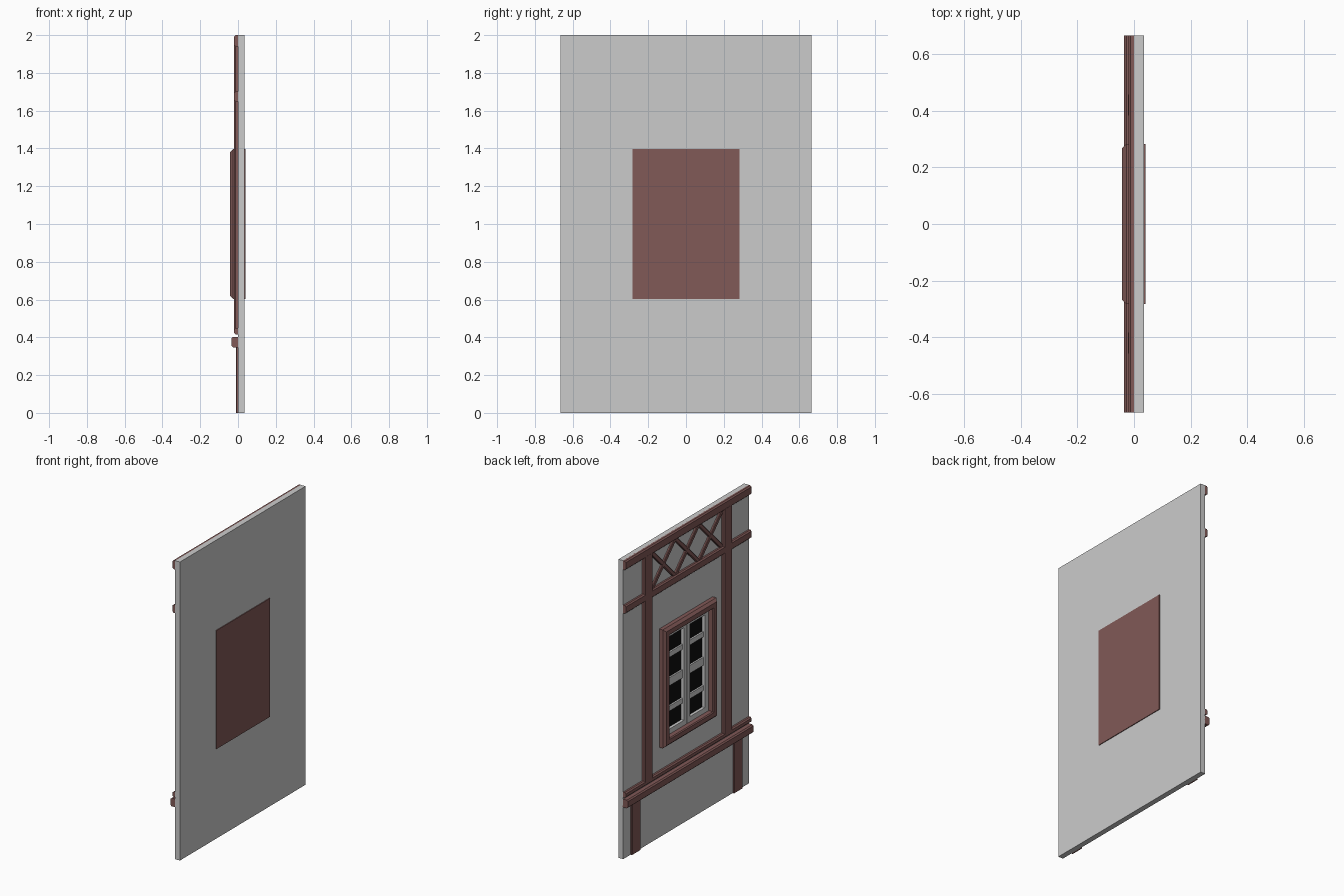
import bpy, bmesh
from mathutils import Vector

if "Cube" in bpy.data.objects:
    bpy.data.objects.remove(bpy.data.objects["Cube"])


def material(name, rgb):
    m = bpy.data.materials.new(name)
    m.diffuse_color = (*rgb, 1)
    m.use_nodes = True
    m.node_tree.nodes["Principled BSDF"].inputs["Base Color"].default_value = m.diffuse_color
    return m


BROWN = material("dark_timber", (0.22, 0.10, 0.095))
BLACK = material("dark_glass", (0.004, 0.004, 0.004))


def finish(name, bm, mat=None):
    bmesh.ops.recalc_face_normals(bm, faces=bm.faces)
    me = bpy.data.meshes.new(name)
    bm.to_mesh(me)
    bm.free()
    ob = bpy.data.objects.new(name, me)
    bpy.context.collection.objects.link(ob)
    if mat:
        me.materials.append(mat)
    return ob


def box(name, x, y, z, mat=None):
    bm = bmesh.new()
    bmesh.ops.create_cube(bm, size=1)
    for v in bm.verts:
        v.co = [(r[0] + r[1]) / 2 + c * (r[1] - r[0]) for r, c in zip((x, y, z), v.co)]
    return finish(name, bm, mat)


def beam(name, p, q, width, depth, chamfer=0.008):
    """Timber on the wall face from p to q (y, z), with chamfered front edges."""
    p, q = Vector((0, *p)), Vector((0, *q))
    side = (q - p).normalized().cross(Vector((1, 0, 0)))
    h = width / 2
    profile = [(-h, 0.005), (-h, chamfer - depth), (chamfer - h, -depth),
               (h - chamfer, -depth), (h, chamfer - depth), (h, 0.005)]
    bm = bmesh.new()
    rings = [[bm.verts.new(e + side * s + Vector((x, 0, 0))) for s, x in profile] for e in (p, q)]
    n = len(profile)
    for i in range(n):
        j = (i + 1) % n
        bm.faces.new((rings[0][i], rings[0][j], rings[1][j], rings[1][i]))
    for r in rings:
        bm.faces.new(r)
    return finish(name, bm, BROWN)


# Wall slab with window opening
W = 0.665
wall = box("wall", (0, 0.035), (-W, W), (0, 2))
hole = box("window_cutter", (-0.1, 0.1), (-0.24, 0.24), (0.645, 1.355))
hole.hide_render = True
hole.hide_set(True)
cut = wall.modifiers.new("opening", "BOOLEAN")
cut.object = hole
cut.solver = "EXACT"

# Horizontal rails
for name, z, w, d in (("top_rail", 1.97, 0.06, 0.02), ("upper_rail", 1.675, 0.055, 0.02),
                      ("thin_sill_rail", 0.432, 0.036, 0.02), ("lower_rail", 0.375, 0.055, 0.035)):
    beam(name, (-W, z), (W, z), w, d)

# Posts, upper and lower, on both sides
for s, side in ((-1, "right"), (1, "left")):
    beam(f"upper_post_{side}", (s * 0.42, 0.44), (s * 0.42, 1.95), 0.09, 0.021)
    beam(f"lower_post_{side}", (s * 0.54, 0), (s * 0.54, 0.36), 0.09, 0.01, 0.003)

# Crossed lattice under the top rail
for i in range(3):
    y0 = -0.375 + 0.25 * i
    beam(f"lattice_up_{i}", (y0, 1.695), (y0 + 0.25, 1.945), 0.028, 0.012, 0.004)
    beam(f"lattice_down_{i}", (y0, 1.945), (y0 + 0.25, 1.695), 0.028, 0.0125, 0.004)

# Window surround: mitred rings (inset from outer edge, x) swept around the opening
profile = [(0, 0.004), (0, -0.026), (0.016, -0.042), (0.046, -0.042), (0.052, -0.036), (0.052, 0.034),
           (0.045, 0.034), (0.045, 0.004)]
bm = bmesh.new()
loops = [[bm.verts.new((x, sy * (0.283 - o), 1 + sz * (0.397 - o)))
          for sy, sz in ((-1, -1), (1, -1), (1, 1), (-1, 1))] for o, x in profile]
for k in range(len(loops)):
    a, b = loops[k], loops[(k + 1) % len(loops)]
    for i in range(4):
        j = (i + 1) % 4
        bm.faces.new((a[i], a[j], b[j], b[i]))
finish("window_surround", bm, BROWN)

# Back cover board and glass
box("window_back", (0.030, 0.040), (-0.283, 0.283), (0.603, 1.397), BROWN)
box("glass", (0.013, 0.018), (-0.225, 0.225), (0.66, 1.34), BLACK)

# Two sashes, each with stiles, rails and three glazing bars
for s, side in ((-1, "right"), (1, "left")):
    def part(name, ya, yb, za, zb, front):
        box(f"sash_{side}_{name}", (front, 0.015), sorted((s * ya, s * yb)), (za, zb))
    part("outer_stile", 0.19, 0.232, 0.648, 1.352, -0.006)
    part("meeting_stile", 0.002, 0.032, 0.648, 1.352, -0.006)
    part("bottom_rail", 0.032, 0.19, 0.648, 0.69, -0.006)
    part("top_rail", 0.032, 0.19, 1.31, 1.352, -0.006)
    for i, (z, h) in enumerate(((0.82, 0.017), (1.0, 0.027), (1.18, 0.017))):
        part(f"bar_{i}", 0.032, 0.19, z - h, z + h, 0.002)
